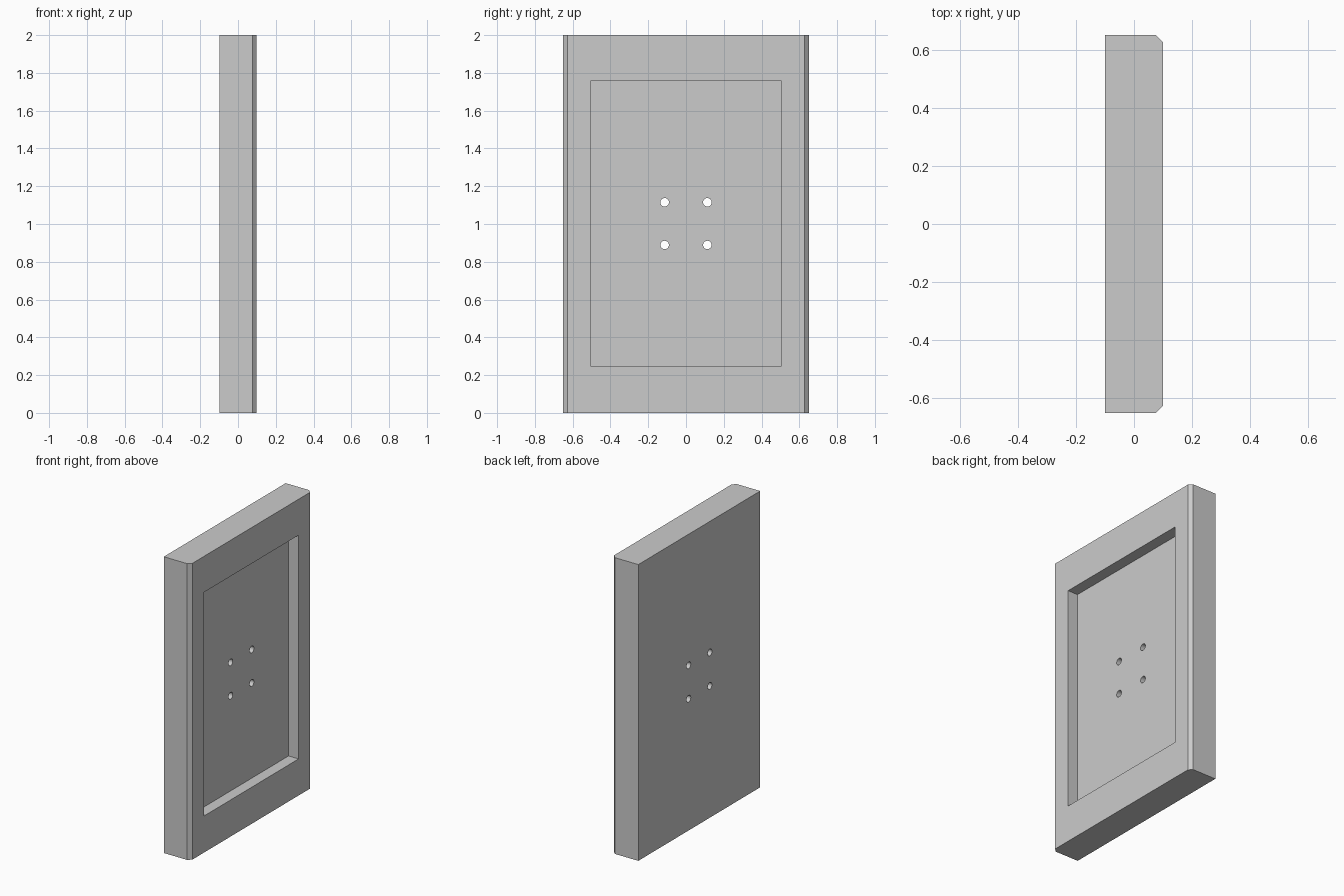
import bpy, bmesh, math

if "Cube" in bpy.data.objects:
    bpy.data.objects.remove(bpy.data.objects["Cube"], do_unlink=True)

BACK, FRONT = -0.099, 0.099      # panel thickness along x
HALF_W, HEIGHT = 0.65, 2.0
CHAMFER = 0.023
MID_Z = 1.002                    # centre of recess and hole pattern
FLOOR = FRONT - 0.075            # recess floor

grey = bpy.data.materials.new("Light grey")
grey.use_nodes = True
grey.diffuse_color = (0.6, 0.6, 0.6, 1)
grey.node_tree.nodes["Principled BSDF"].inputs["Base Color"].default_value = (0.6, 0.6, 0.6, 1)


def cut(target, cutter):
    """Subtract the cutter from the target, then remove the cutter."""
    mod = target.modifiers.new("Cut", 'BOOLEAN')
    mod.operation, mod.solver, mod.object = 'DIFFERENCE', 'EXACT', cutter
    bpy.context.view_layer.objects.active = target
    bpy.ops.object.modifier_apply(modifier=mod.name)
    bpy.data.objects.remove(cutter, do_unlink=True)


# Panel: plan outline with chamfered front corners, extruded upward
outline = [(BACK, -HALF_W), (FRONT - CHAMFER, -HALF_W), (FRONT, -HALF_W + CHAMFER),
           (FRONT, HALF_W - CHAMFER), (FRONT - CHAMFER, HALF_W), (BACK, HALF_W)]
bm = bmesh.new()
base = bm.faces.new([bm.verts.new((x, y, 0)) for x, y in outline])
top = bmesh.ops.extrude_face_region(bm, geom=[base])["geom"]
bmesh.ops.translate(bm, vec=(0, 0, HEIGHT),
                    verts=[v for v in top if isinstance(v, bmesh.types.BMVert)])
bmesh.ops.recalc_face_normals(bm, faces=bm.faces)
mesh = bpy.data.meshes.new("panel")
bm.to_mesh(mesh)
bm.free()
mesh.materials.append(grey)
panel = bpy.data.objects.new("panel", mesh)
bpy.context.collection.objects.link(panel)

# Rectangular recess in the front face
bpy.ops.mesh.primitive_cube_add(size=1, location=(FLOOR + 0.1, 0, MID_Z))
recess = bpy.context.object
recess.name = "recess_cutter"
recess.scale = (0.2, 1.01, 1.51)
recess.hide_render = True
cut(panel, recess)

# Four mounting holes through the recess floor
for y in (-0.113, 0.113):
    for z in (-0.113, 0.113):
        bpy.ops.mesh.primitive_cylinder_add(vertices=32, radius=0.0225, depth=0.6,
                                            location=(0, y, MID_Z + z),
                                            rotation=(0, math.pi / 2, 0))
        hole = bpy.context.object
        hole.name = "hole_cutter"
        hole.hide_render = True
        cut(panel, hole)

# Smooth hole walls, crisp edges elsewhere
bpy.ops.object.select_all(action='DESELECT')
panel.select_set(True)
bpy.context.view_layer.objects.active = panel
bpy.ops.object.shade_smooth_by_angle(angle=math.radians(30))
